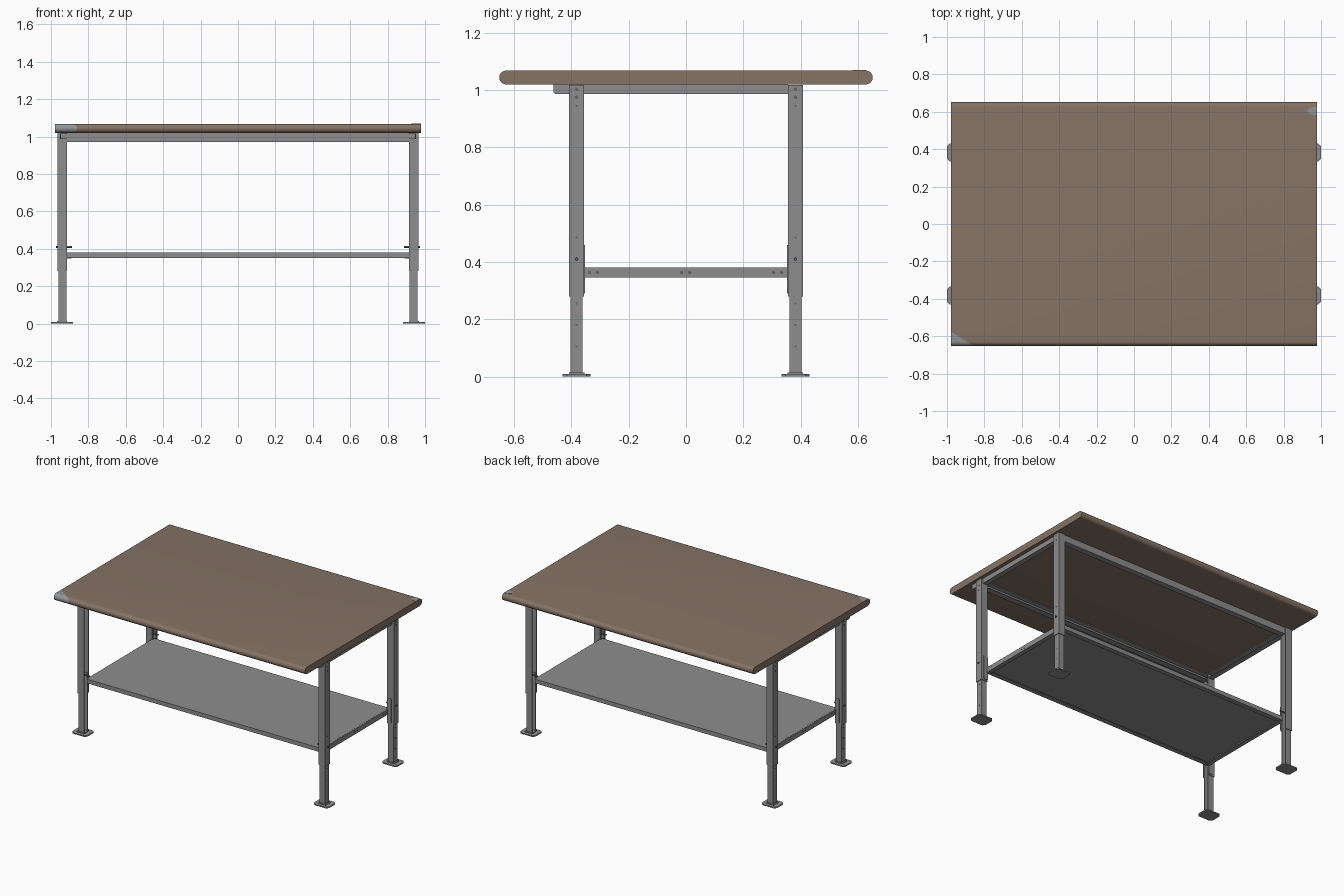
import bpy, bmesh, math
from mathutils import Vector, Matrix

if "Cube" in bpy.data.objects:
    bpy.data.objects.remove(bpy.data.objects["Cube"])


def material(name, rgb):
    m = bpy.data.materials.new(name)
    m.diffuse_color = (*rgb, 1)
    m.use_nodes = True
    m.node_tree.nodes["Principled BSDF"].inputs["Base Color"].default_value = m.diffuse_color
    return m


BROWN = material("brown laminate", (0.235, 0.172, 0.132))
STEEL = material("grey steel", (0.27, 0.27, 0.27))
PALE = material("pale grey", (0.29, 0.30, 0.31))
DARK = material("dark grey bolt", (0.13, 0.13, 0.13))


def finish(name, bm, *mats):
    bmesh.ops.recalc_face_normals(bm, faces=bm.faces)
    me = bpy.data.meshes.new(name)
    bm.to_mesh(me)
    bm.free()
    ob = bpy.data.objects.new(name, me)
    bpy.context.collection.objects.link(ob)
    for m in mats:
        me.materials.append(m)
    return ob


def boxes(name, spans, mat=STEEL):
    """One object from boxes given as (x0, x1, y0, y1, z0, z1)."""
    bm = bmesh.new()
    for x0, x1, y0, y1, z0, z1 in spans:
        size = (abs(x1 - x0), abs(y1 - y0), z1 - z0)
        mid = ((x0 + x1) / 2, (y0 + y1) / 2, (z0 + z1) / 2)
        bmesh.ops.create_cube(bm, size=1, matrix=Matrix.Translation(mid) @ Matrix.Diagonal((*size, 1)))
    return finish(name, bm, mat)


def discs(name, points, depth, mat=DARK):
    """Round heads facing along x; points are (x, y, z, radius)."""
    bm = bmesh.new()
    turn = Matrix.Rotation(math.pi / 2, 4, 'Y')
    for x, y, z, r in points:
        bmesh.ops.create_cone(bm, cap_ends=True, segments=12, radius1=r, radius2=r,
                              depth=depth, matrix=Matrix.Translation((x, y, z)) @ turn)
    return finish(name, bm, mat)


def prism(name, outline, direction, *mats):
    bm = bmesh.new()
    face = bm.faces.new([bm.verts.new(p) for p in outline])
    ext = bmesh.ops.extrude_face_region(bm, geom=[face])
    bmesh.ops.translate(bm, verts=[v for v in ext["geom"] if isinstance(v, bmesh.types.BMVert)], vec=direction)
    return finish(name, bm, *mats)


# Tabletop: board with rounded front and back edges
Z0, Z1, R = 1.02, 1.068, 0.024
outline = []
for side in (1, -1):
    for i in range(13):
        a = math.radians(-90 + 15 * i)
        outline.append((-0.978, side * (0.652 - R + R * math.cos(a)), (Z0 + Z1) / 2 + side * R * math.sin(a)))
top = prism("tabletop", outline, (1.956, 0, 0), BROWN, PALE)

# Worn pale corner, cut off by a slanted line
bm = bmesh.new()
bm.from_mesh(top.data)
p, n = Vector((-0.978, -0.575, 0)), Vector((-0.075, -0.115, 0)).normalized()
bmesh.ops.bisect_plane(bm, geom=bm.verts[:] + bm.edges[:] + bm.faces[:], plane_co=p, plane_no=n)
bm.normal_update()
for f in bm.faces:
    if (f.calc_center_median() - p).dot(n) > 0 and f.normal.z > -0.9 and f.normal.x > -0.5:
        f.material_index = 1
bm.to_mesh(top.data)
bm.free()
bpy.context.view_layer.objects.active = top
top.select_set(True)
bpy.ops.object.shade_smooth_by_angle(angle=math.radians(30))

# Small pale patch at the opposite corner
prism("corner_patch", [(0.978 - 0.05 * math.sin(math.radians(t)), 0.605 + 0.023 * math.cos(math.radians(t)), 1.0675)
                       for t in range(0, 181, 15)], (0, 0, 0.002), PALE)

T = 0.005  # sheet thickness
for sx, xn in ((-1, "left"), (1, "right")):
    for sy, yn in ((-1, "front"), (1, "back")):
        tag = f"{yn}_{xn}"

        def channel(x_in, x_out, y_in, y_out, z0, z1):
            # outer web with two flanges, open towards the middle
            return [(sx * (x_out - T), sx * x_out, sy * y_in, sy * y_out, z0, z1),
                    (sx * x_in, sx * (x_out - T), sy * y_in, sy * (y_in + T), z0, z1),
                    (sx * x_in, sx * (x_out - T), sy * (y_out - T), sy * y_out, z0, z1)]

        # Leg: sleeve over a narrower lower channel
        boxes("upper_leg_" + tag, channel(0.913, 0.965, 0.356, 0.408, 0.28, 1.018))
        boxes("lower_leg_" + tag, channel(0.917, 0.960, 0.361, 0.403, 0.008, 0.42))
        # Gusset lip on the inner side of the leg
        boxes("leg_lip_" + tag, [(sx * 0.915, sx * 0.945, sy * 0.352, sy * 0.356, 0.29, 0.46)])
        # Foot plate with clipped corners, and a collar
        cx, cy, hx, hy, c = sx * 0.941, sy * 0.382, 0.059, 0.049, 0.015
        foot = [(hx - c, hy), (hx, hy - c), (hx, c - hy), (hx - c, -hy),
                (c - hx, -hy), (-hx, c - hy), (-hx, hy - c), (c - hx, hy)]
        prism("foot_" + tag, [(cx + a, cy + b, 0) for a, b in foot], (0, 0, 0.008), STEEL)
        boxes("foot_collar_" + tag, [(cx - 0.028, cx + 0.028, cy - 0.027, cy + 0.027, 0.008, 0.014)])
        # Holes and bolts on the outer face
        holes = [(sx * 0.965, cy, z, r) for z, r in
                 ((1.003, 0.006), (0.975, 0.006), (0.945, 0.004), (0.485, 0.004), (0.41, 0.007))]
        holes += [(sx * 0.960, cy, z, 0.004) for z in (0.255, 0.18, 0.105)]
        discs("leg_holes_" + tag, holes, 0.002)
        discs("leg_bolt_" + tag, [(sx * 0.93, cy, 0.41, 0.005)], 0.084)

    # Top side rail: channel with a clipped front end
    rail = [(sx * 0.952, 0.356, 0.986), (sx * 0.952, 0.356, 1.02),
            (sx * 0.952, -0.463, 1.02), (sx * 0.952, -0.463, 0.992), (sx * 0.952, -0.455, 0.986)]
    prism("top_rail_web_" + xn, rail, (-sx * T, 0, 0), STEEL)
    boxes("top_rail_flanges_" + xn, [(sx * 0.915, sx * 0.947, -0.455, 0.356, 0.986, 0.990),
                                     (sx * 0.915, sx * 0.947, -0.463, 0.356, 1.015, 1.02)])
    # Shelf side rail with bolt heads
    boxes("shelf_side_rail_" + xn, [(sx * 0.915, sx * 0.921, -0.358, 0.358, 0.345, 0.38),
                                    (sx * 0.89, sx * 0.915, -0.358, 0.358, 0.345, 0.349)])
    discs("shelf_rail_bolts_" + xn, [(sx * 0.921, y, 0.363, 0.006) for y in
                                     (-0.337, -0.309, -0.015, 0.013, 0.306, 0.334)], 0.002)

for sy, yn in ((-1, "front"), (1, "back")):
    # Long beam under the tabletop: channel open inwards
    boxes("top_beam_" + yn, [(-0.913, 0.913, sy * 0.398, sy * 0.403, 0.972, 1.018),
                             (-0.913, 0.913, sy * 0.362, sy * 0.398, 0.972, 0.977),
                             (-0.913, 0.913, sy * 0.362, sy * 0.398, 1.013, 1.018)])
    # Folded shelf edge with a return lip
    boxes("shelf_edge_" + yn, [(-0.915, 0.915, sy * 0.370, sy * 0.375, 0.352, 0.376),
                               (-0.915, 0.915, sy * 0.340, sy * 0.370, 0.352, 0.356)])

# Shelf sheet
boxes("shelf", [(-0.915, 0.915, -0.375, 0.375, 0.376, 0.381)])
